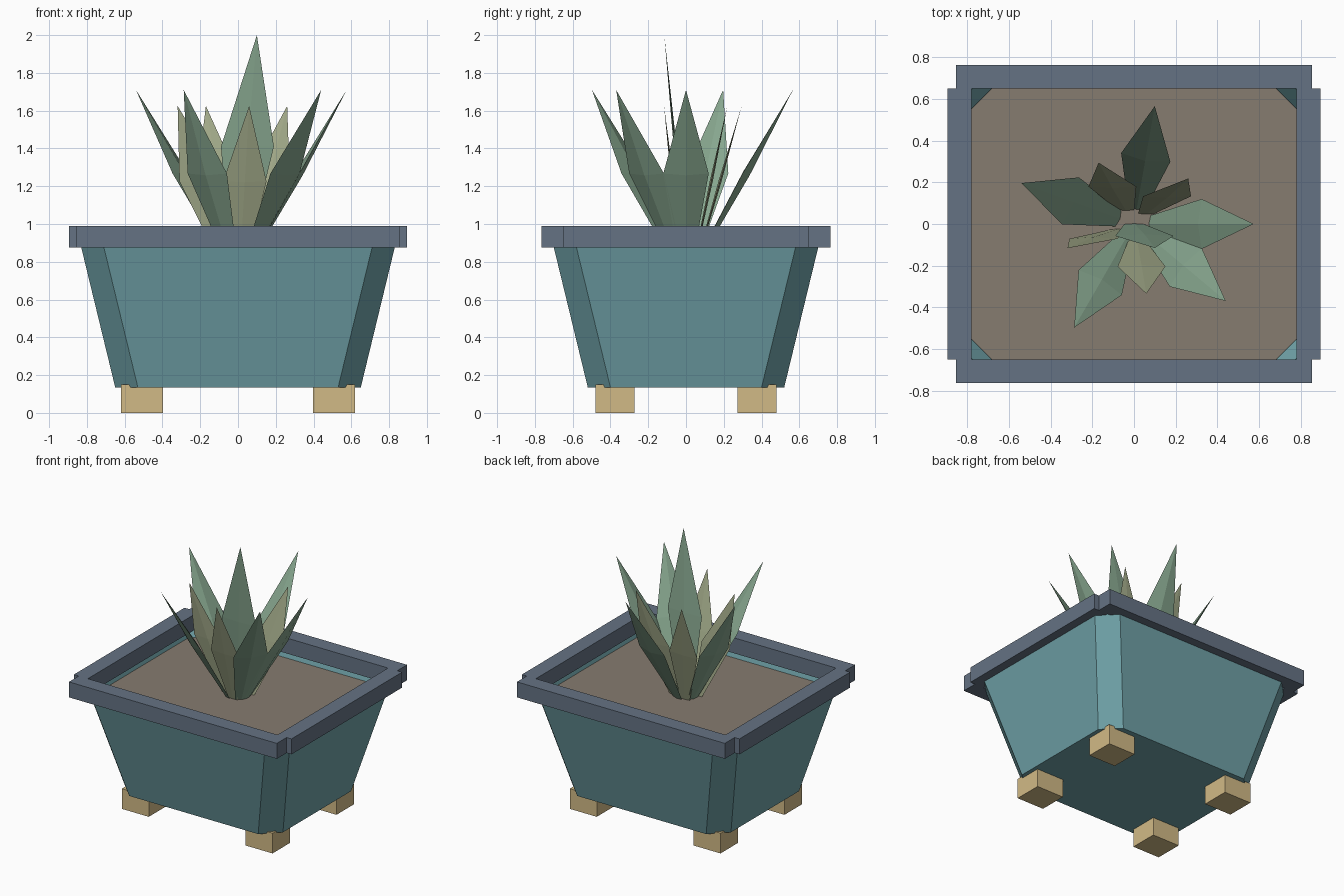
import bpy, bmesh
from math import cos, sin, radians
from mathutils import Vector

if "Cube" in bpy.data.objects:
    bpy.data.objects.remove(bpy.data.objects["Cube"])


def material(name, rgb):
    m = bpy.data.materials.new(name)
    m.diffuse_color = (*rgb, 1)
    m.use_nodes = True
    m.node_tree.nodes["Principled BSDF"].inputs["Base Color"].default_value = m.diffuse_color
    return m


TEAL = material("teal_glaze", (0.16, 0.36, 0.39))
SLATE = material("slate_rim", (0.13, 0.17, 0.23))
EARTH = material("earth", (0.24, 0.20, 0.16))
WOOD = material("pale_wood", (0.64, 0.49, 0.24))
GREEN = material("leaf_green", (0.24, 0.38, 0.27))
OLIVE = material("leaf_olive", (0.36, 0.40, 0.25))


def finish(bm, name, mat, fix_normals=True):
    if fix_normals:
        bmesh.ops.recalc_face_normals(bm, faces=bm.faces)
    me = bpy.data.meshes.new(name)
    bm.to_mesh(me)
    bm.free()
    me.materials.append(mat)
    ob = bpy.data.objects.new(name, me)
    bpy.context.collection.objects.link(ob)
    return ob


def box(name, lo, hi, mat):
    bm = bmesh.new()
    bmesh.ops.create_cube(bm, size=1)
    for v in bm.verts:
        v.co = [lo[i] + (v.co[i] + 0.5) * (hi[i] - lo[i]) for i in range(3)]
    return finish(bm, name, mat)


def octagon(bm, hx, hy, c, z):
    """Rectangle with corners cut off by c, counter-clockwise."""
    pts = [(hx, -hy + c), (hx, hy - c), (hx - c, hy), (-hx + c, hy),
           (-hx, hy - c), (-hx, -hy + c), (-hx + c, -hy), (hx - c, -hy)]
    return [bm.verts.new((x, y, z)) for x, y in pts]


def bridge(bm, a, b):
    n = len(a)
    for i in range(n):
        bm.faces.new((a[i], a[(i + 1) % n], b[(i + 1) % n], b[i]))


# Tapered pot: outer wall, lip hidden in the rim, inner wall, floor under soil
SOIL_Z = 0.835
bm = bmesh.new()
rings = [octagon(bm, 0.65, 0.52, 0.12, 0.135),
         octagon(bm, 0.843, 0.713, 0.12, 0.93),
         octagon(bm, 0.825, 0.695, 0.095, 0.93),
         octagon(bm, 0.79, 0.66, 0.115, SOIL_Z - 0.01)]
for a, b in zip(rings, rings[1:]):
    bridge(bm, a, b)
bm.faces.new(rings[0][::-1])
bm.faces.new(rings[-1])
finish(bm, "pot", TEAL)

# Soil
bm = bmesh.new()
bm.faces.new(octagon(bm, 0.79, 0.66, 0.115, SOIL_Z))
finish(bm, "soil", EARTH, False)

# Rim bars and feet
for s, side in ((-1, "front"), (1, "back")):
    y0, y1 = sorted((s * 0.65, s * 0.765))
    box("rim_" + side, (-0.855, y0, 0.875), (0.855, y1, 0.99), SLATE)
    for t, lr in ((-1, "left"), (1, "right")):
        fx = sorted((t * 0.398, t * 0.62))
        fy = sorted((s * 0.272, s * 0.48))
        box(f"foot_{side}_{lr}", (fx[0], fy[0], 0), (fx[1], fy[1], 0.15), WOOD)
for t, lr in ((-1, "left"), (1, "right")):
    x0, x1 = sorted((t * 0.78, t * 0.895))
    box("rim_" + lr, (x0, -0.65, 0.875), (x1, 0.65, 0.99), SLATE)


def leaf(name, base, tip, across, width, thick, mat):
    """Pointed blade with a flat diamond section, widest halfway up."""
    base, tip, across = Vector(base), Vector(tip), Vector(across)
    normal = across.cross(tip - base).normalized()
    bm = bmesh.new()

    def section(c, w, t):
        return [bm.verts.new(c + d) for d in
                (across * w, normal * t, -across * w, -normal * t)]
    low = section(base, width * 0.33, thick * 0.4)
    mid = section((base + tip) / 2, width, thick)
    end = bm.verts.new(tip)
    bridge(bm, low, mid)
    for i in range(4):
        bm.faces.new((mid[i], mid[(i + 1) % 4], end))
    bm.faces.new(low[::-1])
    return finish(bm, name, mat)


# Nine leaves, alternating long outer and short inner, plus the centre leaf
for i in range(9):
    a = radians(40 * i)
    d = Vector((cos(a), sin(a), 0))
    base = d * 0.075 + Vector((0, 0, 0.825))
    if i % 2 == 0:
        leaf(f"outer_leaf_{i}", base, d * 0.575 + Vector((0, 0, 1.71)),
             (-sin(a), cos(a), 0), 0.12, 0.02, GREEN)
    else:
        leaf(f"inner_leaf_{i}", base, d * 0.34 + Vector((0, 0, 1.625)),
             (1, 0, 0), 0.115, 0.008, OLIVE)
leaf("centre_leaf", (0, 0, 0.82), (0.1, -0.115, 2.0), (1, 0, 0), 0.14, 0.008, GREEN)
